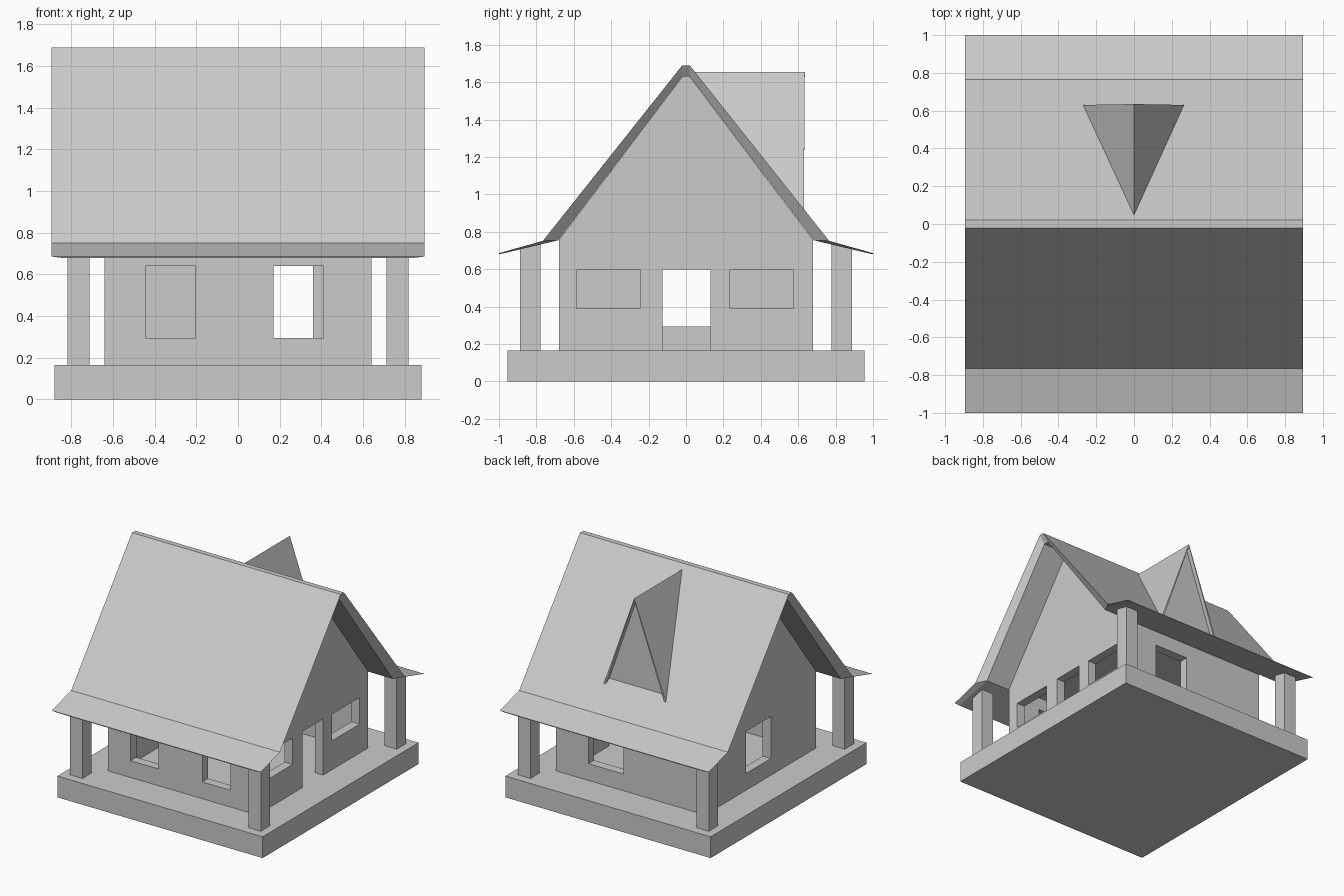
import bpy

if "Cube" in bpy.data.objects:
    bpy.data.objects.remove(bpy.data.objects["Cube"])


def mesh_object(name, verts, faces):
    mesh = bpy.data.meshes.new(name)
    mesh.from_pydata(verts, [], faces)
    obj = bpy.data.objects.new(name, mesh)
    bpy.context.collection.objects.link(obj)
    return obj


def loft(name, left, right, rings):
    """Join equal yz outlines (each with an x position) into a closed solid."""
    n = len(rings[0][1])
    verts = [(x, y, z) for x, outline in rings for y, z in outline]
    faces = [tuple(range(n)), tuple(reversed(range(len(verts) - n, len(verts))))]
    for r in range(len(rings) - 1):
        for i in range(n):
            j = (i + 1) % n
            faces.append((r * n + j, r * n + i, r * n + n + i, r * n + n + j))
    return mesh_object(name, verts, faces)


def prism(name, x0, x1, outline):
    """Extrude a counter-clockwise yz outline along x."""
    n = len(outline)
    verts = [(x, y, z) for x in (x0, x1) for y, z in outline]
    faces = [tuple(reversed(range(n))), tuple(range(n, 2 * n))]
    faces += [(i, (i + 1) % n, n + (i + 1) % n, n + i) for i in range(n)]
    return mesh_object(name, verts, faces)


def box(name, x0, x1, y0, y1, z0, z1):
    return prism(name, x0, x1, [(y0, z0), (y1, z0), (y1, z1), (y0, z1)])


BASE = 0.165

# Base slab
box("base", -0.88, 0.88, -0.955, 0.955, 0, BASE)

# House body with gable ends
house = prism("house_walls", -0.64, 0.64,
              [(-0.68, BASE), (0.68, BASE), (0.68, 0.755), (0, 1.655), (-0.68, 0.755)])

# Room, windows and door cut out of the body
cuts = {
    "room": (-0.57, 0.57, -0.61, 0.61, 0.1, 0.74),
    "front_window_left": (-0.445, -0.205, -0.8, -0.5, 0.295, 0.64),
    "front_window_right": (0.17, 0.41, -0.8, -0.5, 0.295, 0.64),
    "back_window": (0.06, 0.36, 0.5, 0.8, 0.295, 0.64),
    "side_window_front": (0.5, 0.75, -0.585, -0.245, 0.39, 0.595),
    "side_window_back": (0.5, 0.75, 0.235, 0.575, 0.39, 0.595),
    "side_door": (0.5, 0.75, -0.125, 0.13, 0.1, 0.6),
    "left_window": (-0.75, -0.5, -0.125, 0.18, 0.295, 0.62),
}
for name, size in cuts.items():
    cutter = box(name + "_cutter", *size)
    cutter.hide_render = True
    cutter.hide_viewport = False
    cutter.display_type = 'WIRE'
    mod = house.modifiers.new(name, 'BOOLEAN')
    mod.operation = 'DIFFERENCE'
    mod.solver = 'EXACT'
    mod.object = cutter

# Porch posts with tops sloped to the eaves
for sx, side in ((-1, "left"), (1, "right")):
    for sy, end in ((-1, "front"), (1, "back")):
        outline = [(sy * 0.777, BASE), (sy * 0.888, BASE),
                   (sy * 0.888, 0.71), (sy * 0.777, 0.74)][::sy]
        prism(f"{end}_{side}_post", sx * 0.765 - 0.052, sx * 0.765 + 0.052, outline)

# Roof: upper and lower skins, the lower one inset so the ends are chamfered
half_top = [(0.02, 1.69), (0.765, 0.752), (1.0, 0.686)]
half_low = [(0.02, 1.63), (0.683, 0.755), (0.998, 0.68)]
top = [(-y, z) for y, z in reversed(half_top)] + half_top
low = [(-y, z) for y, z in reversed(half_low)] + half_low
n = len(top)
verts = [(x, y, z) for x, line in ((-0.895, top), (0.895, top), (-0.85, low), (0.85, low))
         for y, z in line]
faces = []
for i in range(n - 1):
    for a, b in ((0, n), (n, 3 * n), (3 * n, 2 * n), (2 * n, 0)):
        faces.append((a + i, b + i, b + i + 1, a + i + 1))
faces += [(0, 2 * n, 3 * n, n), (n - 1, 2 * n - 1, 4 * n - 1, 3 * n - 1)]
mesh_object("roof", verts, faces)

# Dormer: two thin roof planes and a slightly recessed triangular front
dormer = mesh_object("dormer_roof",
                     [(0, 0.045, 1.655), (0, 0.635, 1.655), (-0.27, 0.63, 0.92), (0.265, 0.63, 0.92)],
                     [(0, 1, 2), (0, 3, 1)])
solid = dormer.modifiers.new("thickness", 'SOLIDIFY')
solid.thickness = 0.014
solid.offset = -1
mesh_object("dormer_front",
            [(0, 0.6, 1.645), (-0.255, 0.6, 0.92), (0.25, 0.6, 0.92)],
            [(0, 1, 2)])
